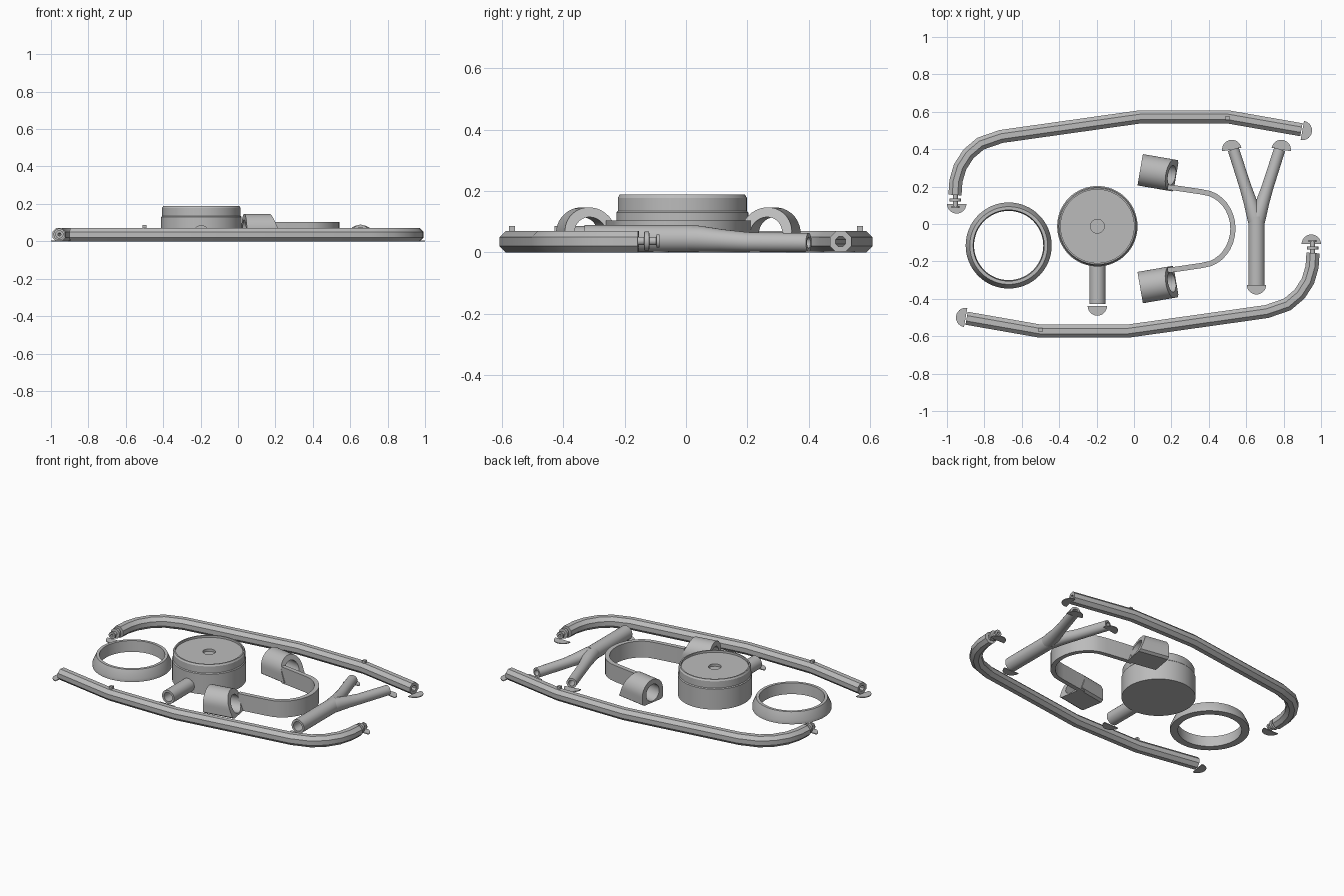
import bpy, bmesh, math
from mathutils import Vector

if "Cube" in bpy.data.objects:
    bpy.data.objects.remove(bpy.data.objects["Cube"])

grey = bpy.data.materials.new("plain_grey")
grey.diffuse_color = (0.5, 0.5, 0.5, 1)
grey.use_nodes = True
grey.node_tree.nodes["Principled BSDF"].inputs["Base Color"].default_value = grey.diffuse_color


def finish(name, bm):
    bmesh.ops.remove_doubles(bm, verts=bm.verts, dist=1e-5)
    bmesh.ops.recalc_face_normals(bm, faces=bm.faces)
    me = bpy.data.meshes.new(name)
    bm.to_mesh(me)
    bm.free()
    me.materials.append(grey)
    ob = bpy.data.objects.new(name, me)
    bpy.context.collection.objects.link(ob)
    bpy.ops.object.select_all(action='DESELECT')
    ob.select_set(True)
    bpy.context.view_layer.objects.active = ob
    bpy.ops.object.shade_smooth_by_angle(angle=math.radians(30))
    return ob


def tube(name, path, radii, sides, bore):
    """Hollow tube along a nearly horizontal path, mitred at the bends."""
    pts = [Vector(p) for p in path]
    bm = bmesh.new()
    outer, inner = [], []
    for i, p in enumerate(pts):
        a = (p - pts[max(i - 1, 0)]).normalized()
        b = (pts[min(i + 1, len(pts) - 1)] - p).normalized()
        t = (a + b).normalized()
        miter = 1 / max(t.dot(b if b.length else a), 0.7)
        side = Vector((t.y, -t.x, 0)).normalized() * miter
        for store, r in ((outer, radii[i]), (inner, bore)):
            ring = []
            for k in range(sides):
                ang = 2 * math.pi * (k + 0.5) / sides
                ring.append(bm.verts.new(p + side * r * math.cos(ang) + Vector((0, 0, r * math.sin(ang)))))
            store.append(ring)
    for k in range(sides):
        n = (k + 1) % sides
        for i in range(len(pts) - 1):
            for s in (outer, inner):
                bm.faces.new((s[i][k], s[i][n], s[i + 1][n], s[i + 1][k]))
        for e in (0, -1):
            bm.faces.new((outer[e][k], outer[e][n], inner[e][n], inner[e][k]))
    return finish(name, bm)


def lathe(name, profile, centre, steps=64, closed=False):
    bm = bmesh.new()
    vs = [bm.verts.new((centre[0] + r, centre[1], z)) for r, z in profile]
    es = [bm.edges.new(p) for p in zip(vs, vs[1:])]
    if closed:
        es.append(bm.edges.new((vs[-1], vs[0])))
    bmesh.ops.spin(bm, geom=vs + es, cent=(centre[0], centre[1], 0), axis=(0, 0, 1),
                   angle=2 * math.pi, steps=steps, use_duplicate=False)
    return finish(name, bm)


def prism(name, outline, z0, z1):
    bm = bmesh.new()
    lo = [bm.verts.new((x, y, z0)) for x, y in outline]
    hi = [bm.verts.new((x, y, z1)) for x, y in outline]
    bm.faces.new(lo)
    bm.faces.new(hi)
    for i in range(len(lo)):
        j = (i + 1) % len(lo)
        bm.faces.new((lo[i], lo[j], hi[j], hi[i]))
    return finish(name, bm)


def half_disc(name, x, y, direction, r=0.052):
    """Thin print tab whose round side points along direction (degrees)."""
    d = [math.radians(direction - 90 + 180 * k / 14) for k in range(15)]
    prism(name, [(x + r * math.cos(a), y + r * math.sin(a)) for a in d], 0, 0.005)


# Two curved ear tubes, the second one turned half a turn
ear_path = [(-0.957, 0.155), (-0.952, 0.23), (-0.93, 0.305), (-0.885, 0.375), (-0.82, 0.43),
            (-0.71, 0.468), (0.035, 0.573), (0.5, 0.573), (0.895, 0.504)]
for s, tag in ((1, "back"), (-1, "front")):
    turn = 0 if s == 1 else 180
    tube(tag + "_ear_tube", [(s * x, s * y, 0.035) for x, y in ear_path], [0.038] * 9, 8, 0.018)
    # Flanged ear tip connector
    steps = [(0.165, 0.014), (0.137, 0.014), (0.136, 0.031), (0.12, 0.031), (0.119, 0.014),
             (0.097, 0.014), (0.096, 0.022), (0.086, 0.022)]
    tube(tag + "_ear_tip_connector", [(s * -0.955, s * y, 0.037) for y, r in steps],
         [r for y, r in steps], 16, 0.008)
    # Strap peg
    prism(tag + "_strap_peg", [(s * 0.5 + a * 0.01, s * 0.567 + b * 0.01)
                               for a, b in ((-1, -1), (1, -1), (1, 1), (-1, 1))], 0.06, 0.086)
    half_disc(tag + "_tip_tab", s * -0.948, s * 0.108, 270 + turn)
    half_disc(tag + "_end_tab", s * 0.9, s * 0.5, -10 + turn)

# Chest drum with recessed top and centre hole
drum = (-0.196, -0.012)
lathe("chest_drum", [(0, 0), (0.215, 0), (0.215, 0.13), (0.21, 0.135), (0.21, 0.178), (0.204, 0.188),
                     (0.196, 0.188), (0.196, 0.175), (0.037, 0.175), (0.037, 0.16), (0, 0.16)], drum)
tube("drum_stem", [(-0.196, -0.2, 0.043), (-0.196, -0.428, 0.043)], [0.043] * 2, 24, 0.029)
half_disc("drum_stem_tab", -0.196, -0.438, 270)

# Retaining ring, flared at the foot
lathe("retaining_ring", [(0.185, 0), (0.23, 0), (0.23, 0.02), (0.208, 0.07), (0.19, 0.07)],
      (-0.67, -0.115), closed=True)

# Y connector
tube("y_stem", [(0.655, -0.33, 0.045), (0.655, 0.04, 0.045)], [0.044] * 2, 24, 0.03)
for s, tag in ((-1, "left"), (1, "right")):
    arm = [(0, 0.0, 0.045), (0.012, 0.05, 0.044), (0.034, 0.12, 0.039), (0.06, 0.2, 0.034), (0.124, 0.4, 0.032)]
    tube(tag + "_y_arm", [(0.655 + s * x, y, z) for x, y, z in arm],
         [0.042, 0.042, 0.036, 0.032, 0.031], 24, 0.018)
    half_disc(tag + "_y_arm_tab", 0.655 + s * 0.132, 0.398, 90 - s * 10)
half_disc("y_stem_tab", 0.655, -0.325, 270)

# U shaped spring strap, symmetric about y = MID
MID = -0.025
half = [(0.18, 0.222), (0.225, 0.217), (0.36, 0.197)]
for k in range(1, 9):
    a = math.radians(82 - 82 * k / 8)
    half.append((0.352 + 0.177 * math.cos(a), 0.197 * math.sin(a)))
line = [Vector(p) for p in half] + [Vector((x, -y)) for x, y in reversed(half[:-1])]
left, right = [], []
for i, p in enumerate(line):
    t = (line[min(i + 1, len(line) - 1)] - line[max(i - 1, 0)]).normalized()
    n = Vector((-t.y, t.x)) * 0.014
    left.append((p.x + n.x, MID + p.y + n.y))
    right.append((p.x - n.x, MID + p.y - n.y))
prism("spring_strap", left + right[::-1], 0, 0.104)

# Arched tube clamps with a round bore and a slanted inner end
axis, across = Vector((0.985, -0.17, 0)), Vector((0.17, 0.985, 0))
N = 32
for s, tag in ((1, "back"), (-1, "front")):
    bm = bmesh.new()
    loops = []
    for end in (0, 1):
        for hole in (0, 1):
            ring = []
            for k in range(N):
                a = 2 * math.pi * (k + 0.5) / N
                c, h = math.cos(a), math.sin(a)
                if hole:
                    u, z = 0.053 * c, 0.062 + 0.053 * h
                elif h > 0:
                    u, z = 0.085 * c, 0.062 + 0.085 * h
                else:  # square foot below the arch
                    m = max(abs(c), abs(h))
                    u, z = 0.085 * c / m, 0.062 + 0.062 * h / m
                p = Vector((0.033, 0.315, 0)) + across * u + axis * (end * (0.195 - 0.38 * z))
                ring.append(bm.verts.new((p.x, MID + s * p.y, z)))
            loops.append(ring)
    for a, b in ((0, 1), (2, 3), (0, 2), (1, 3)):
        for k in range(N):
            n = (k + 1) % N
            bm.faces.new((loops[a][k], loops[a][n], loops[b][n], loops[b][k]))
    finish(tag + "_tube_clamp", bm)
